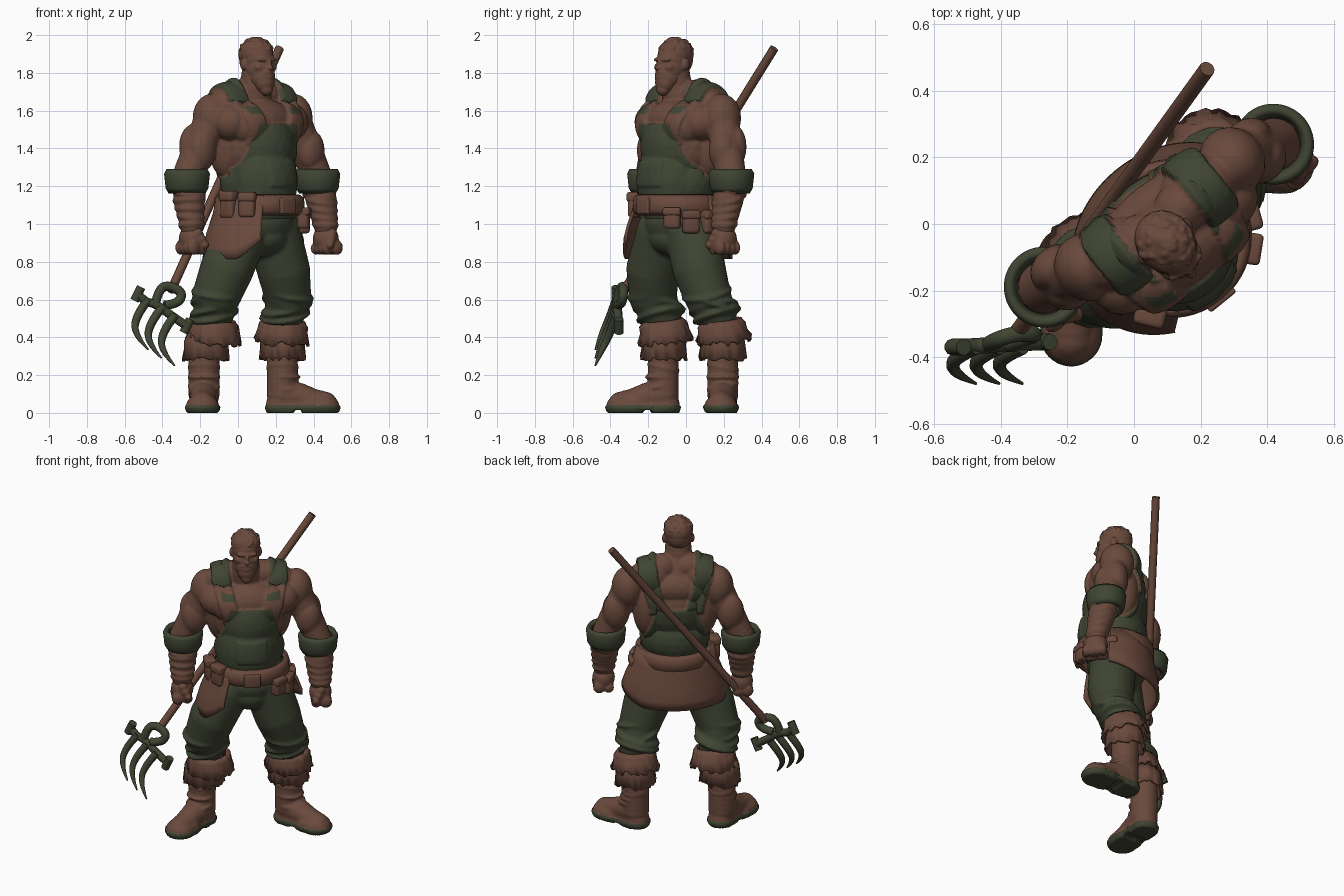
import bpy, bmesh, math, random
from mathutils import Vector, Matrix

if "Cube" in bpy.data.objects:
    bpy.data.objects.remove(bpy.data.objects["Cube"])

random.seed(4)
TURN = Matrix.Rotation(math.radians(39), 4, 'Z')
BASE = Matrix.Translation((0.105, -0.032, 0)) @ TURN      # body frame: +X its left, -Y its front
INV = BASE.inverted()


def material(name, col):
    m = bpy.data.materials.new(name)
    m.diffuse_color = (*col, 1)
    m.use_nodes = True
    m.node_tree.nodes["Principled BSDF"].inputs["Base Color"].default_value = m.diffuse_color
    return m


BROWN = material("brown", (0.145, 0.068, 0.046))
GREEN = material("dark green", (0.05, 0.059, 0.032))


def W(x, y, z):
    return BASE @ Vector((x, y, z))


def add(name, mesh, *mats):
    for m in mats:
        mesh.materials.append(m)
    mesh.polygons.foreach_set("use_smooth", [True] * len(mesh.polygons))
    ob = bpy.data.objects.new(name, mesh)
    bpy.context.collection.objects.link(ob)
    return ob


def ball(bm, c, r, rot=TURN):
    r = r if isinstance(r, tuple) else (r, r, r)
    mat = Matrix.Translation(c) @ rot @ Matrix.Diagonal((*r, 1))
    bmesh.ops.create_icosphere(bm, subdivisions=3, radius=1, matrix=mat)


def lball(bm, x, y, z, *r):
    ball(bm, W(x, y, z), r if len(r) == 3 else r[0])


def chain(bm, pts, step=0.03):
    for a, b in zip(pts, pts[1:]):
        a, b = Vector(a), Vector(b)
        n = max(2, int((b - a).length / step))
        for i in range(n + 1):
            p = a.lerp(b, i / n)
            ball(bm, p.to_3d(), p[3])


def fuse(name, bm, voxel, *mats, smooth=4):
    """Merge overlapping volumes into one continuous smooth skin."""
    me = bpy.data.meshes.new(name)
    bm.to_mesh(me)
    bm.free()
    ob = add(name, me)
    rm = ob.modifiers.new("fuse", 'REMESH')
    rm.mode, rm.voxel_size = 'VOXEL', voxel
    sm = ob.modifiers.new("soften", 'SMOOTH')
    sm.iterations, sm.factor = smooth, 0.5
    new = bpy.data.meshes.new_from_object(ob.evaluated_get(bpy.context.evaluated_depsgraph_get()))
    bpy.data.objects.remove(ob)
    return add(name, new, *mats)


def band(name, frame, rows, mat, a0=0, a1=360, n=64, jag=0, thick=0.012, rise=None):
    """Cloth strip around a frame; rows are (radius x, radius y, z)."""
    bm = bmesh.new()
    closed = a1 - a0 == 360
    cols = n if closed else n + 1
    grid = []
    for k, (rx, ry, z) in enumerate(rows):
        ring = []
        for i in range(cols):
            deg = a0 + (a1 - a0) * i / n
            a = math.radians(deg)
            t = k / (len(rows) - 1)
            w = 1 + random.uniform(-0.05, 0.05) * (jag > 0)
            h = z + jag * (t == 1) * random.uniform(-1, 0.6) + (t * rise(deg) if rise else 0)
            ring.append(bm.verts.new(frame @ Vector((rx * w * math.cos(a), ry * w * math.sin(a), h))))
        grid.append(ring)
    for r, s in zip(grid, grid[1:]):
        for i in range(n):
            j = (i + 1) % cols
            bm.faces.new((r[i], s[i], s[j], r[j]))
    bmesh.ops.recalc_face_normals(bm, faces=bm.faces)
    me = bpy.data.meshes.new(name)
    bm.to_mesh(me)
    bm.free()
    ob = add(name, me, mat)
    so = ob.modifiers.new("thickness", 'SOLIDIFY')
    so.thickness, so.offset = thick, 0
    return ob


def box(name, angle, rx, ry, z, size, mat):
    """Soft-edged box standing on the belt line at an angle."""
    a = math.radians(angle)
    bm = bmesh.new()
    bmesh.ops.create_cube(bm, size=1, matrix=BASE @ Matrix.Translation((rx * math.cos(a), ry * math.sin(a) - 0.01, z))
                          @ Matrix.Rotation(a + math.pi / 2, 4, 'Z') @ Matrix.Diagonal((*size, 1)))
    bmesh.ops.bevel(bm, geom=bm.edges[:], offset=min(size) * 0.3, segments=3, affect='EDGES', profile=0.5)
    me = bpy.data.meshes.new(name)
    bm.to_mesh(me)
    bm.free()
    return add(name, me, mat)


# torso and upper arms
bm = bmesh.new()
lball(bm, 0, 0, 1.08, 0.2, 0.17, 0.15)
lball(bm, 0, 0, 1.22, 0.2, 0.17, 0.17)
lball(bm, -0.01, -0.045, 1.23, 0.18, 0.175, 0.24)
lball(bm, -0.005, -0.035, 1.41, 0.17, 0.165, 0.2)
lball(bm, 0, 0, 1.42, 0.22, 0.175, 0.22)
lball(bm, 0, 0.03, 1.56, 0.24, 0.14, 0.12)
lball(bm, 0, -0.045, 1.54, 0.19, 0.12, 0.12)
for s in (-1, 1):
    lball(bm, s * 0.095, -0.065, 1.52, 0.14, 0.1, 0.115)
    lball(bm, s * 0.2, -0.02, 1.54, 0.1, 0.1, 0.1)
    lball(bm, s * 0.17, 0.06, 1.43, 0.09, 0.1, 0.19)
    lball(bm, s * 0.15, 0.05, 1.63, 0.13, 0.1, 0.1)
    lball(bm, s * 0.08, 0.04, 1.68, 0.09, 0.08, 0.085)
chain(bm, [(0.08, -0.02, 1.62, 0.1), (0.09, -0.05, 1.72, 0.085), (0.1, -0.06, 1.82, 0.078)])
SHOULDERS = {"left": ((0.295, 0.19, 1.56), (0.42, 0.24, 1.25)), "right": ((-0.14, -0.13, 1.56), (-0.27, -0.19, 1.25))}
for sh, el in SHOULDERS.values():
    sh, el = Vector(sh), Vector(el)
    ball(bm, sh, (0.098, 0.105, 0.13))
    chain(bm, [(*sh, 0.09), (*el, 0.08)])
    mid, front = sh.lerp(el, 0.55), TURN @ Vector((0, -1, 0))
    ball(bm, mid + front * 0.035, (0.078, 0.065, 0.11))
    ball(bm, mid - front * 0.04 + Vector((0, 0, 0.02)), (0.082, 0.065, 0.12))
body = fuse("torso", bm, 0.007, BROWN, GREEN, smooth=7)


# bib overalls, pocket and shoulder straps raised out of the torso
def cloth(p):
    """Returns (height above skin, is green)."""
    x = abs(p.x)
    peak = 1.53 if p.y < 0 else 1.45
    f = min(1, max(0, (0.23 - x) / 0.105))
    if x < 0.26 and p.z < 1.2 + (peak - 1.2) * f ** 1.5:
        pocket = p.y < 0 and x < 0.085 and 1.2 < p.z < 1.33
        return (0.023 if pocket else 0.014), 1
    mid = 0.11 + 0.06 * min(1, max(0, (p.z - 1.46) / 0.2))
    if abs(x - mid) < 0.053 and 1.42 < p.z < 1.775:
        if p.z > 1.63 or p.y > 0.03:
            return 0.026, 1
        if p.y < 0:
            return 0.016, int(1.575 < p.z < 1.61 and x < mid + 0.02)
    return 0, 0


me = body.data
lift = [cloth(INV @ v.co)[0] for v in me.vertices]
near = [[] for _ in lift]
for e in me.edges:
    a, b = e.vertices
    near[a].append(b)
    near[b].append(a)
for _ in range(2):      # soften cloth borders
    lift = [0.5 * h + 0.5 * sum(lift[j] for j in ns) / len(ns) for h, ns in zip(lift, near)]
normals = [v.normal.copy() for v in me.vertices]
for f in me.polygons:
    f.material_index = cloth(INV @ f.center)[1]
for v, h, n in zip(me.vertices, lift, normals):
    v.co += n * h

# head with brow, nose, jaw, beard, ears
bm = bmesh.new()
hx, hy = -0.022, -0.02
lball(bm, hx, hy + 0.005, 1.875, 0.085, 0.103, 0.1)
lball(bm, hx, hy - 0.02, 1.82, 0.08, 0.088, 0.08)
lball(bm, hx, hy - 0.04, 1.78, 0.07, 0.075, 0.075)
lball(bm, hx, hy - 0.065, 1.75, 0.056, 0.05, 0.06)
lball(bm, hx, hy - 0.08, 1.712, 0.036, 0.032, 0.035)
lball(bm, hx, hy - 0.086, 1.87, 0.066, 0.02, 0.014)
lball(bm, hx, hy - 0.112, 1.826, 0.016, 0.018, 0.013)
lball(bm, hx, hy - 0.103, 1.845, 0.011, 0.016, 0.03)
lball(bm, hx, hy - 0.1, 1.803, 0.036, 0.016, 0.009)
lball(bm, hx, hy - 0.1, 1.778, 0.026, 0.018, 0.008)
for s in (-1, 1):
    lball(bm, hx + s * 0.086, hy + 0.01, 1.845, 0.012, 0.022, 0.03)
    lball(bm, hx + s * 0.042, hy - 0.066, 1.83, 0.03, 0.03, 0.026)
fuse("head", bm, 0.006, BROWN, smooth=3)

# cropped hair
bm = bmesh.new()
lball(bm, hx, hy + 0.01, 1.9, 0.089, 0.1, 0.085)
for i in range(110):
    a, e = random.uniform(0, 2 * math.pi), random.uniform(0.25, 1.5)
    lball(bm, hx + 0.085 * math.cos(a) * math.cos(e), hy + 0.01 + 0.096 * math.sin(a) * math.cos(e),
          1.9 + 0.081 * math.sin(e), random.uniform(0.007, 0.013))
fuse("hair", bm, 0.006, BROWN, smooth=1)

# forearm wraps, fists and rolled cuffs
HANDS = {"left": Vector((0.465, 0.2, 0.92)), "right": Vector((-0.245, -0.235, 0.92))}
for side, hand in HANDS.items():
    el = Vector(SHOULDERS[side][1])
    wrist = hand + Vector((0, 0, 0.06))
    bm = bmesh.new()
    chain(bm, [(*el, 0.078), (*el.lerp(wrist, 0.45), 0.083), (*wrist, 0.06)])
    for i in range(5):
        p = el.lerp(wrist, 0.3 + i * 0.16)
        r = 0.096 - 0.006 * i
        ball(bm, p, (r, r, 0.034), TURN @ Matrix.Rotation(random.uniform(-0.3, 0.3), 4, 'X'))
    fuse(side + "_forearm_wraps", bm, 0.008, BROWN, smooth=3)
    bm = bmesh.new()
    ball(bm, hand, (0.068, 0.072, 0.075))
    s = 1 if side == "left" else -1
    for i in range(4):
        off = TURN @ Vector((s * 0.03, -0.055 + 0.035 * i, -0.045))
        ball(bm, hand + off, (0.038, 0.023, 0.04))
        ball(bm, hand + TURN @ Vector((-s * 0.027, -0.05 + 0.033 * i, -0.05)), (0.033, 0.021, 0.033))
    chain(bm, [(*(hand + TURN @ Vector((0, -0.05, 0.03))), 0.029),
               (*(hand + TURN @ Vector((-s * 0.03, -0.072, -0.03))), 0.024)])
    fuse(side + "_fist", bm, 0.007, BROWN, smooth=3)
    band(side + "_rolled_cuff", Matrix.Translation((el.x, el.y, 0)) @ TURN,
         [(0.085, 0.085, 1.265), (0.106, 0.108, 1.285), (0.115, 0.116, 1.265), (0.107, 0.107, 1.19),
          (0.096, 0.096, 1.168), (0.08, 0.08, 1.18)], GREEN)

# trousers with bunched folds
bm = bmesh.new()
lball(bm, 0, 0, 1.0, 0.205, 0.18, 0.13)
lball(bm, 0, -0.02, 0.93, 0.15, 0.15, 0.11)
LEGS = [[(0.02, -0.125, 0.95, 0.142), (-0.06, -0.175, 0.76, 0.142), (-0.115, -0.175, 0.62, 0.128), (-0.13, -0.125, 0.5, 0.1)],
        [(0.19, 0.03, 0.95, 0.145), (0.24, 0.07, 0.76, 0.142), (0.265, 0.115, 0.62, 0.124), (0.245, 0.17, 0.5, 0.1)]]
for leg in LEGS:
    chain(bm, leg)
    knee, end = Vector(leg[2][:3]), Vector(leg[3][:3])
    for i in range(4):
        p = knee.lerp(end, i * 0.32 - 0.1)
        ball(bm, p, (0.142, 0.136, 0.03), TURN @ Matrix.Rotation(random.uniform(-0.35, 0.35), 4, 'X')
             @ Matrix.Rotation(random.uniform(-0.3, 0.3), 4, 'Y'))
fuse("trousers", bm, 0.01, GREEN, smooth=4)

# boots with soles and two ragged cuffs each
BOOTS = {"right": (Vector((-0.18, -0.12, 0)), Vector((-0.04, -1, 0))), "left": (Vector((0.235, 0.195, 0)), Vector((1, -0.05, 0)))}
for side, (an, d) in BOOTS.items():
    bm = bmesh.new()
    at = lambda t, z, r: (*(an + d * t + Vector((0, 0, z))), r)
    chain(bm, [at(0, 0.42, 0.085), at(0, 0.25, 0.083), at(0, 0.1, 0.083), at(0.09, 0.085, 0.074), at(0.16, 0.06, 0.07), at(0.225, 0.047, 0.066)])
    chain(bm, [at(-0.01, 0.04, 0.078), at(0.1, 0.03, 0.074)])
    for t in (0.16, 0.19, 0.215):
        ball(bm, an + d * t + Vector((0, 0, 0.035)), (0.088, 0.088, 0.065))
    for i in range(3):
        ball(bm, an + d * 0.01 * i + Vector((0, 0, 0.24 - 0.05 * i)), (0.089, 0.089, 0.02), Matrix.Rotation(0.2 * (i - 1), 4, 'X'))
    me = fuse(side + "_boot", bm, 0.009, BROWN, GREEN, smooth=3).data
    for v in me.vertices:
        heel_gap = 0.014 * (0.06 < (v.co - an).dot(d) < 0.11)
        if v.co.z < 0.04:
            v.co.x += v.normal.x * 0.008
            v.co.y += v.normal.y * 0.008
        v.co.z = max(v.co.z, heel_gap)
    for f in me.polygons:
        f.material_index = int(f.center.z < 0.038)
    lean = Vector((0.055, 0.005, 0)) if side == "right" else Vector((0.003, 0.0, 0))
    tilt = Matrix.Translation((0, 0, 0.43)) @ Matrix.Rotation(0.14, 4, TURN @ Vector((1, 0, 0))) @ Matrix.Translation((0, 0, -0.43))
    band(side + "_upper_ragged_cuff", Matrix.Translation(an + lean) @ tilt, [(0.1, 0.1, 0.49), (0.118, 0.118, 0.465),
         (0.123, 0.123, 0.43), (0.14, 0.14, 0.385)], BROWN, n=44, jag=0.025, thick=0.016)
    band(side + "_lower_ragged_cuff", Matrix.Translation(an + lean * 0.2), [(0.09, 0.09, 0.42), (0.106, 0.106, 0.38),
         (0.117, 0.117, 0.29)], BROWN, n=40, jag=0.018, thick=0.016)

# waist skirt, belt, buckle and pouches
WAIST = BASE @ Matrix.Translation((0, -0.015, 0))
flap = lambda deg: 0.1 * max(0, (deg - 210) / 28) ** 1.3 + 0.07 * max(0, (50 - deg) / 50)
band("back_skirt", WAIST, [(0.225, 0.21, 1.15), (0.25, 0.225, 1.05), (0.29, 0.245, 0.95), (0.313, 0.255, 0.87), (0.313, 0.258, 0.815)],
     BROWN, 5, 238, 70, thick=0.018, rise=flap)
band("belt", WAIST, [(0.205, 0.205, 1.15), (0.228, 0.228, 1.135), (0.235, 0.23, 1.07), (0.215, 0.205, 1.05)], BROWN, thick=0.016)
box("belt_buckle", 270, 0.235, 0.237, 1.095, (0.1, 0.03, 0.085), BROWN)
for i, (ang, z, h) in enumerate([(190, 1.1, 0.14), (217, 1.1, 0.13), (312, 1.03, 0.11), (336, 1.01, 0.12), (3, 1.01, 0.12)]):
    box(f"pouch_{i}", ang, 0.243, 0.235, z, (0.088, 0.062, h), BROWN)
    box(f"pouch_flap_{i}", ang, 0.246, 0.238, z + h * 0.33, (0.095, 0.068, h * 0.4), BROWN)


# pitchfork
def rod(name, pts, mat, r, radii=None, kind='NURBS'):
    cu = bpy.data.curves.new(name, 'CURVE')
    cu.dimensions, cu.bevel_depth, cu.bevel_resolution, cu.use_fill_caps = '3D', r, 3, True
    sp = cu.splines.new(kind)
    sp.points.add(len(pts) - 1)
    for i, p in enumerate(pts):
        sp.points[i].co = (*p, 1)
        sp.points[i].radius = radii[i] if radii else 1
    if kind == 'NURBS':
        sp.use_endpoint_u, sp.order_u = True, 3
    cu.materials.append(mat)
    ob = bpy.data.objects.new(name, cu)
    bpy.context.collection.objects.link(ob)


rod("fork_shaft", [(0.22, 0.467, 1.93), (-0.355, -0.33, 0.645)], BROWN, 0.024, kind='POLY')
A, B = Vector((-0.53, -0.37, 0.63)), Vector((-0.27, -0.355, 0.46))
rod("fork_crossbar", [A, A.lerp(B, 0.15) - Vector((0, 0, 0.02)), A.lerp(B, 0.35) + Vector((0, 0, 0.01)),
                      A.lerp(B, 0.7), B], GREEN, 0.024)
for i, (p, q) in enumerate([(A, B), (B, A)]):
    o = Vector((0.018, 0, 0.036))
    rod(f"fork_end_{i}", [p - o, p + o], GREEN, 0.025, kind='POLY')
rod("fork_brace", [A.lerp(B, 0.35), (-0.42, -0.35, 0.66), (-0.36, -0.33, 0.675), (-0.29, -0.33, 0.635), (-0.32, -0.34, 0.575),
                   (-0.39, -0.36, 0.57)], GREEN, 0.025)
for i, (x, z) in enumerate([(0, 0), (0.07, -0.045), (0.14, -0.085)]):
    rod(f"fork_tine_{i}", [(-0.475 + x, -0.37, 0.6 + z), (-0.545 + x, -0.4, 0.51 + z), (-0.545 + x, -0.45, 0.41 + z),
                           (-0.475 + x, -0.48, 0.335 + z)], GREEN, 0.021, (1.1, 1.1, 0.8, 0.2))
